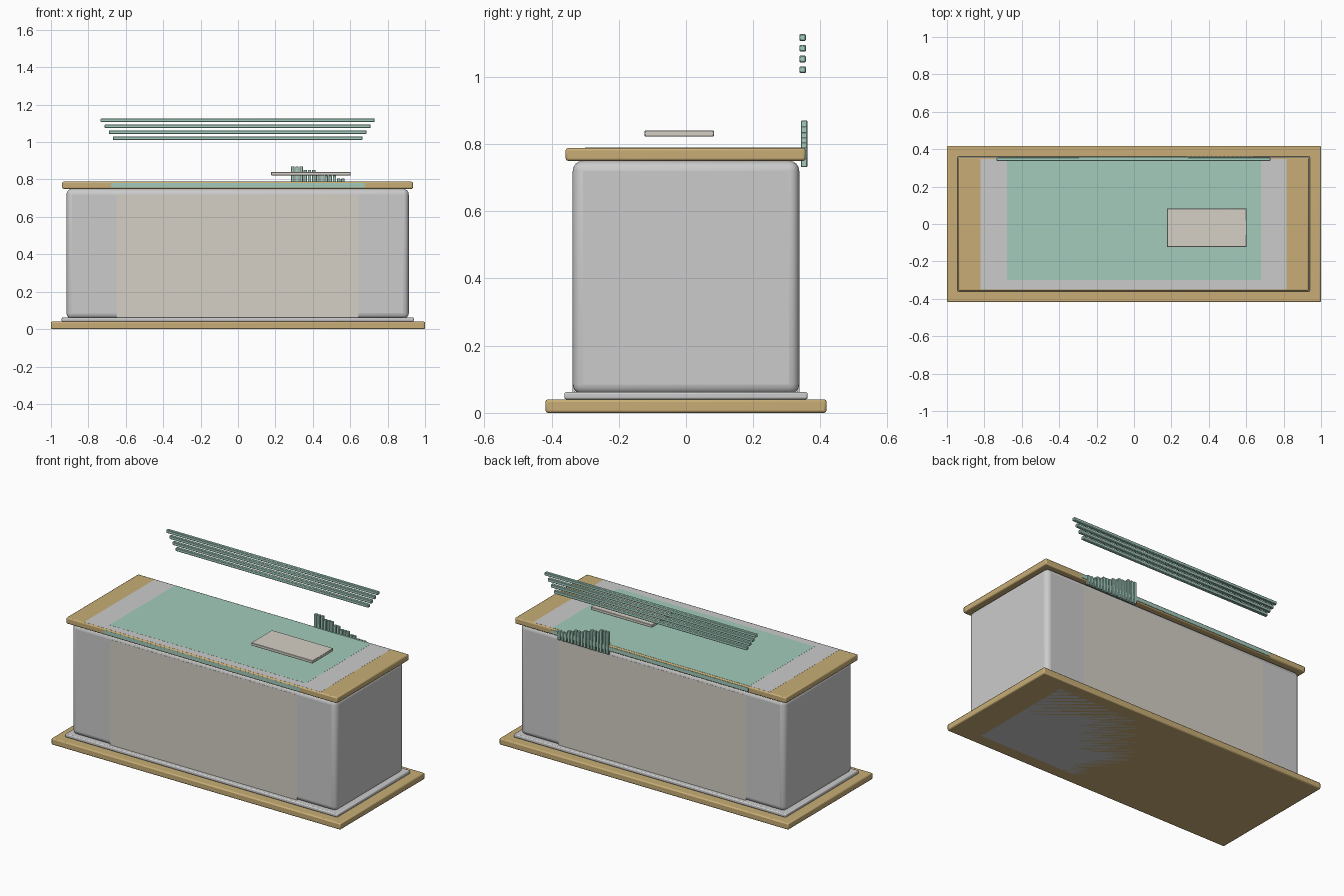
import bpy

if "Cube" in bpy.data.objects:
    bpy.data.objects.remove(bpy.data.objects["Cube"])

def material(name, rgb):
    m = bpy.data.materials.new(name)
    m.diffuse_color = (*rgb, 1)
    m.use_nodes = True
    m.node_tree.nodes["Principled BSDF"].inputs["Base Color"].default_value = m.diffuse_color
    return m

TAN = material("tan_wood", (0.58, 0.42, 0.18))
BEIGE = material("beige_panel", (0.66, 0.63, 0.56))
GREEN = material("pale_green", (0.36, 0.60, 0.50))

def box(name, x, y, z, mat=None, bevel=0.0, segs=2):
    """Box from (min, max) ranges, with optional rounded edges."""
    bpy.ops.mesh.primitive_cube_add(
        size=1, location=[(r[0] + r[1]) / 2 for r in (x, y, z)])
    o = bpy.context.object
    o.name = name
    o.scale = [r[1] - r[0] for r in (x, y, z)]
    bpy.ops.object.transform_apply(location=False, rotation=False, scale=True)
    if mat:
        o.data.materials.append(mat)
    if bevel:
        b = o.modifiers.new("rounded_edges", 'BEVEL')
        b.width, b.segments = bevel, segs
        bpy.ops.object.shade_smooth_by_angle()
    return o

# Base board, plinth, body and counter top
box("base_board", (-1, 1), (-0.418, 0.418), (0, 0.04), TAN, 0.007)
box("plinth", (-0.943, 0.94), (-0.362, 0.362), (0.04, 0.062), None, 0.006)
box("body", (-0.917, 0.913), (-0.337, 0.337), (0.055, 0.75), None, 0.03, 4)
box("counter_top", (-0.94, 0.935), (-0.358, 0.356), (0.75, 0.788), TAN, 0.007)

# Flush inlays on the counter top and the underside
box("top_inlay_grey", (-0.82, 0.815), (-0.349, 0.347), (0.78, 0.7885))
box("top_inlay_green", (-0.68, 0.68), (-0.3, 0.347), (0.78, 0.789), GREEN)
box("underside_inlay", (-0.82, 0.82), (-0.34, 0.34), (0, 0.01))

# Front and back face panels, and the green edge strips above them
for side, s in (("front", -1), ("back", 1)):
    ys = sorted((s * 0.33, s * 0.3378))
    box(side + "_panel", (-0.65, 0.645), ys, (0.062, 0.72), BEIGE)
    ys = sorted((s * 0.35, s * 0.3585))
    box(side + "_edge_strip", (-0.68, 0.68), ys, (0.757, 0.781), GREEN)

# Small plate hovering over the counter
box("plate", (0.177, 0.602), (-0.123, 0.083), (0.822, 0.84), BEIGE, 0.002, 1)

# Long horizontal slats, shorter toward the bottom
for i in range(4):
    zc, half = 1.117 - 0.032 * i, 0.732 - 0.0215 * i
    box(f"slat_{i + 1}", (-half - 0.002, half - 0.002), (0.337, 0.357),
        (zc - 0.01, zc + 0.01), GREEN, 0.003, 1)

# Row of upright bars stepping down to the right
tops = [0.87] * 3 + [0.852] * 3 + [0.835] * 2 + [0.82] * 3 + [0.805] * 2 + [0.79] * 3
for i, t in enumerate(tops):
    x = 0.284 + 0.0223 * i
    box(f"upright_bar_{i + 1}", (x, x + 0.018), (0.342, 0.361),
        (0.731, t), GREEN, 0.002, 1)
